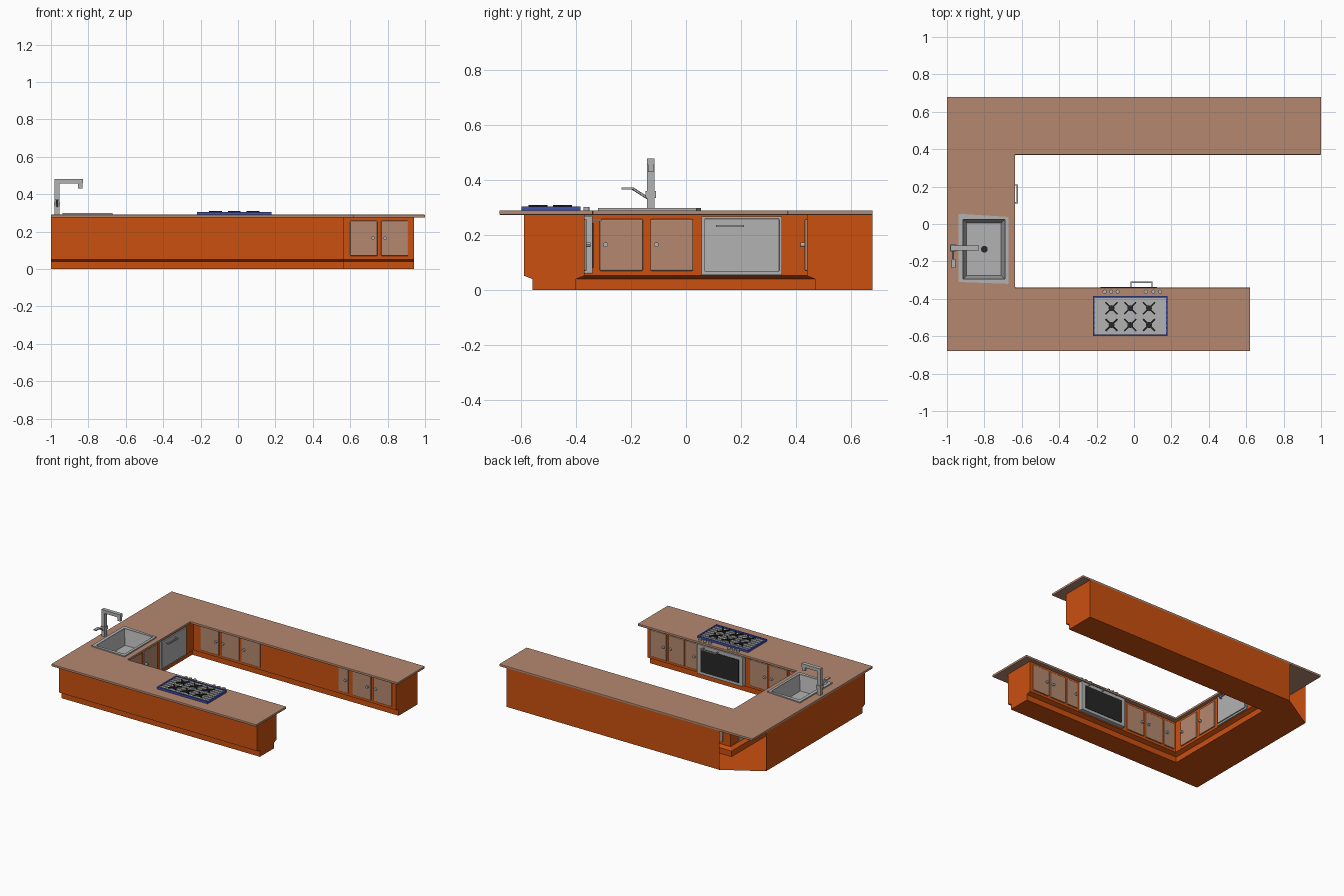
import bpy, math
from mathutils import Vector

if "Cube" in bpy.data.objects:
    bpy.data.objects.remove(bpy.data.objects["Cube"])


def mat(name, rgb):
    m = bpy.data.materials.new(name)
    m.diffuse_color = (*rgb, 1)
    m.use_nodes = True
    m.node_tree.nodes["Principled BSDF"].inputs["Base Color"].default_value = m.diffuse_color
    return m


ORANGE = mat("orange_paint", (0.6, 0.08, 0.005))
TAN = mat("tan_wood", (0.46, 0.25, 0.16))
BLUE = mat("blue_trim", (0.05, 0.08, 0.42))
BLACK = mat("black_iron", (0.02, 0.02, 0.02))
STEEL = mat("steel", (0.45, 0.45, 0.45))


def mesh(name, verts, faces, m=None, bevel=0):
    me = bpy.data.meshes.new(name)
    me.from_pydata(verts, [], faces)
    me.update()
    ob = bpy.data.objects.new(name, me)
    bpy.context.collection.objects.link(ob)
    if m:
        me.materials.append(m)
    if bevel:
        b = ob.modifiers.new("bevel", "BEVEL")
        b.width, b.segments = bevel, 2
    return ob


def loft(name, rings, m=None, caps=(True, True), skip=(), bevel=0):
    """Stack of equal-length counter-clockwise rings joined by quads."""
    n = len(rings[0])
    faces = []
    for k in range(len(rings) - 1):
        for i in range(n):
            if i not in skip:
                j = (i + 1) % n
                faces.append((k * n + i, k * n + j, (k + 1) * n + j, (k + 1) * n + i))
    if caps[0]:
        faces.append(tuple(reversed(range(n))))
    if caps[1]:
        faces.append(tuple(range((len(rings) - 1) * n, len(rings) * n)))
    return mesh(name, [v for r in rings for v in r], faces, m, bevel)


def ring(pts, z):
    return [(x, y, z) for x, y in pts]


def rect(x0, x1, y0, y1):
    return [(x0, y0), (x1, y0), (x1, y1), (x0, y1)]


def box(name, x0, x1, y0, y1, z0, z1, m=None, bevel=0):
    r = rect(x0, x1, y0, y1)
    return loft(name, [ring(r, z0), ring(r, z1)], m, bevel=bevel)


def rod(name, a, b, r, m=None, sides=12):
    a, b = Vector(a), Vector(b)
    bpy.ops.mesh.primitive_cylinder_add(vertices=sides, radius=r, depth=(b - a).length,
                                        location=(a + b) / 2)
    ob = bpy.context.object
    ob.name = name
    ob.rotation_euler = (b - a).to_track_quat('Z', 'Y').to_euler()
    if m:
        ob.data.materials.append(m)
    bpy.ops.object.shade_smooth_by_angle()
    return ob


# Cabinet shell: recessed toe kick, open at the chamfered back corner
upper = [(-1, -.59), (.565, -.59), (.565, -.37), (-.66, -.37), (-.66, .44),
         (.94, .44), (.94, .68), (-.74, .68), (-1, .525)]
lower = [(-1, -.56), (.565, -.56), (.565, -.40), (-.69, -.40), (-.69, .47),
         (.94, .47), (.94, .68), (-.74, .68), (-1, .525)]
loft("cabinet_body", [ring(lower, 0), ring(lower, .04), ring(upper, .052), ring(upper, .276)],
     ORANGE, caps=(True, False), skip=(7,))

# U-shaped countertop with sink cut-out
top = [(-1, -.68), (.62, -.68), (.62, -.34), (-.635, -.34), (-.635, .37),
       (1, .37), (1, .68), (-1, .68)]
counter = loft("countertop", [ring(top, .274), ring(top, .29)], TAN, bevel=.003)
cutter = box("sink_cutter", -.915, -.69, -.295, .025, .2, .4)
cutter.hide_render = True
cutter.hide_set(True)
cut = counter.modifiers.new("sink_hole", "BOOLEAN")
cut.object, cut.operation, cut.solver = cutter, 'DIFFERENCE', 'EXACT'

# Sink: rim and tapered bowl in one surface
outer = [(-.938, -.31), (-.672, -.32), (-.672, .038), (-.938, .055)]
lip = rect(-.915, -.69, -.295, .025)
floor = rect(-.895, -.71, -.275, .005)
loft("sink", [ring(outer, .289), ring(outer, .298), ring(lip, .298), ring(lip, .29),
              ring(floor, .19)], STEEL, caps=(False, True))
rod("sink_drain", (-.80, -.135, .19), (-.80, -.135, .193), .018, BLACK, 16)

# Faucet
box("faucet_column", -.98, -.955, -.142, -.115, .29, .48, STEEL)
box("faucet_arm", -.98, -.83, -.142, -.115, .457, .48, STEEL)
box("faucet_spout", -.855, -.832, -.138, -.119, .43, .458, STEEL)
box("faucet_joint", -.984, -.951, -.147, -.11, .335, .36, STEEL)
rod("faucet_lever_stem", (-.967, -.14, .335), (-.967, -.195, .37), .005, STEEL)
box("faucet_lever", -.977, -.955, -.235, -.19, .367, .374, STEEL)

# Fronts: frame maps (along, outward, z) onto each inner cabinet wall
WALLS = {
    "front": lambda u, d: (u, -.37 + d),
    "back": lambda u, d: (u, .44 - d),
    "left": lambda u, d: (-.66 + d, u),
}


def panel(name, wall, u0, u1, z0, z1, d0, d1, m, bevel=0):
    (xa, ya), (xb, yb) = WALLS[wall](u0, d0), WALLS[wall](u1, d1)
    return box(name, min(xa, xb), max(xa, xb), min(ya, yb), max(ya, yb), z0, z1, m, bevel)


def door(wall, u0, u1, knob):
    panel(wall + "_door", wall, u0, u1, .07, .258, -.004, .008, TAN, .004)
    a, b = WALLS[wall](knob, .006), WALLS[wall](knob, .022)
    rod(wall + "_door_knob", (*a, .165), (*b, .165), .009, STEEL)


def bar_handle(name, wall, u0, u1, z, d0, d1):
    panel(name, wall, u0, u1, z - .004, z + .004, d1 - .007, d1, STEEL)
    for u in (u0, u1 - .007):
        panel(name + "_post", wall, u, u + .007, z - .004, z + .004, d0, d1, STEEL)


for wall, u0, u1, knob in [
    ("front", .41, .54, .43), ("front", .27, .395, .375), ("front", .165, .255, .185),
    ("front", -.39, -.25, -.37), ("front", -.545, -.405, -.425), ("front", -.645, -.56, -.58),
    ("back", -.60, -.455, -.475), ("back", -.44, -.295, -.42), ("back", -.275, -.13, -.255),
    ("back", .49, .565, .55), ("back", .60, .745, .722), ("back", .765, .91, .787),
    ("left", -.315, -.157, -.293), ("left", -.13, .026, -.108),
]:
    door(wall, u0, u1, knob)

# Oven
panel("oven_frame", "front", -.21, .152, .06, .27, -.004, .03, STEEL, .003)
panel("oven_glass", "front", -.18, .122, .08, .245, .02, .033, BLACK)
bar_handle("oven_handle", "front", -.02, .10, .255, .028, .062)

# Dishwasher
panel("dishwasher_frame", "left", .057, .35, .055, .268, -.004, .01, STEEL)
panel("dishwasher_door", "left", .067, .34, .067, .26, .005, .018, STEEL, .003)
bar_handle("dishwasher_handle", "left", .11, .212, .233, .016, .04)

# Cooktop: blue frame, steel slats, iron grates
box("cooktop_tray", -.215, .175, -.595, -.39, .288, .295, STEEL)
for y in (-.60, -.395):
    box("cooktop_trim_long", -.22, .18, y, y + .01, .289, .305, BLUE)
for x in (-.22, .17):
    box("cooktop_trim_short", x, x + .01, -.59, -.395, .289, .305, BLUE)
for i in range(7):
    y = -.58 + i * .028
    box("cooktop_slat", -.21, .17, y, y + .018, .294, .301, STEEL)
for x in (-.12, -.02, .08):
    for y in (-.45, -.54):
        rod("burner", (x, y, .294), (x, y, .305), .016, BLACK)
        for s in (-1, 1):
            bar = box("grate_bar", -.045, .045, -.004, .004, .303, .31, BLACK)
            bar.location = (x, y, 0)
            bar.rotation_euler.z = s * math.radians(45)

# Cooktop control knobs
for x in (-.157, -.122, -.087, .063, .103, .14):
    rod("control_knob", (x, -.362, .288), (x, -.362, .303), .011, STEEL, 16)
